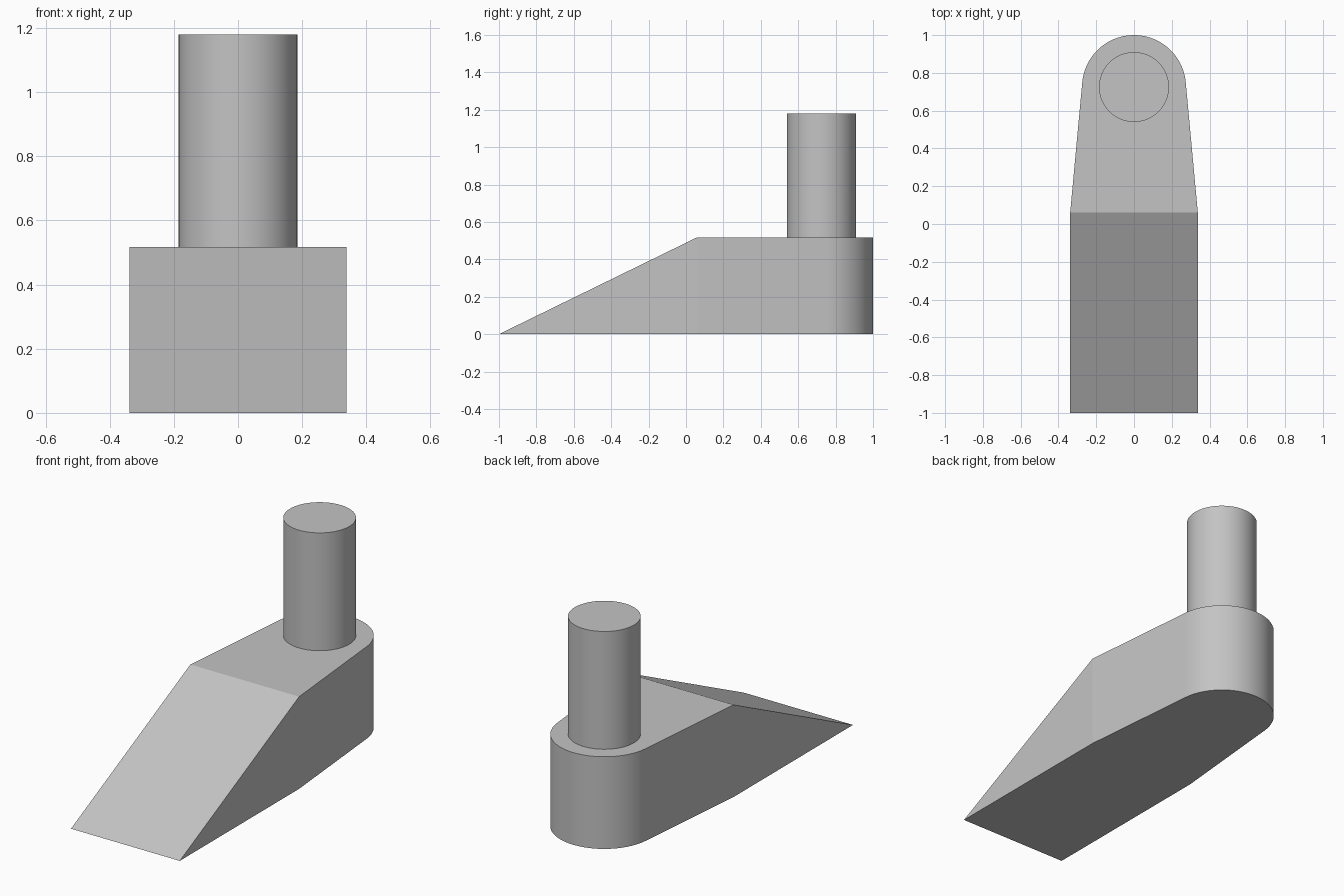
import bpy
import bmesh
from math import acos, atan2, cos, hypot, pi, sin

HALF_W, TOP, BREAK_Y = 0.338, 0.518, 0.06
PIN_Y, END_R = 0.725, 0.275
PIN_R, PIN_TOP = 0.185, 1.18

cube = bpy.data.objects.get("Cube")
if cube:
    bpy.data.objects.remove(cube, do_unlink=True)

grey = bpy.data.materials.new("plain_grey")
grey.use_nodes = True
grey.diffuse_color = (0.55, 0.55, 0.55, 1)
grey.node_tree.nodes["Principled BSDF"].inputs["Base Color"].default_value = grey.diffuse_color


def finish(obj):
    obj.data.materials.append(grey)
    bpy.ops.object.select_all(action="DESELECT")
    obj.select_set(True)
    bpy.context.view_layer.objects.active = obj
    bpy.ops.object.shade_smooth_by_angle(angle=0.08)


# Wedge body: straight ramp, tapered block, round end tangent to the taper
dx, dy = HALF_W, BREAK_Y - PIN_Y
start = atan2(dy, dx) + acos(END_R / hypot(dx, dy))
steps = 64
outline = [(HALF_W, BREAK_Y)]
for i in range(steps + 1):
    a = start + (pi - 2 * start) * i / steps
    outline.append((END_R * cos(a), PIN_Y + END_R * sin(a)))
outline.append((-HALF_W, BREAK_Y))

bm = bmesh.new()
low = [bm.verts.new((x, y, 0)) for x, y in outline]
high = [bm.verts.new((x, y, TOP)) for x, y in outline]
toe_l = bm.verts.new((HALF_W, -1, 0))
toe_r = bm.verts.new((-HALF_W, -1, 0))
bm.faces.new(high)
bm.faces.new([toe_l, toe_r] + low[::-1])
bm.faces.new((toe_r, toe_l, high[0], high[-1]))
bm.faces.new((toe_l, low[0], high[0]))
bm.faces.new((toe_r, high[-1], low[-1]))
for i in range(len(low) - 1):
    bm.faces.new((low[i], low[i + 1], high[i + 1], high[i]))
bmesh.ops.recalc_face_normals(bm, faces=bm.faces)
mesh = bpy.data.meshes.new("wedge_body")
bm.to_mesh(mesh)
bm.free()
body = bpy.data.objects.new("wedge_body", mesh)
bpy.context.collection.objects.link(body)
finish(body)

# Upright pin standing on the round end
bpy.ops.mesh.primitive_cylinder_add(
    vertices=96, radius=PIN_R, depth=PIN_TOP - TOP,
    location=(0, PIN_Y, (PIN_TOP + TOP) / 2))
pin = bpy.context.object
pin.name = "upright_pin"
finish(pin)
